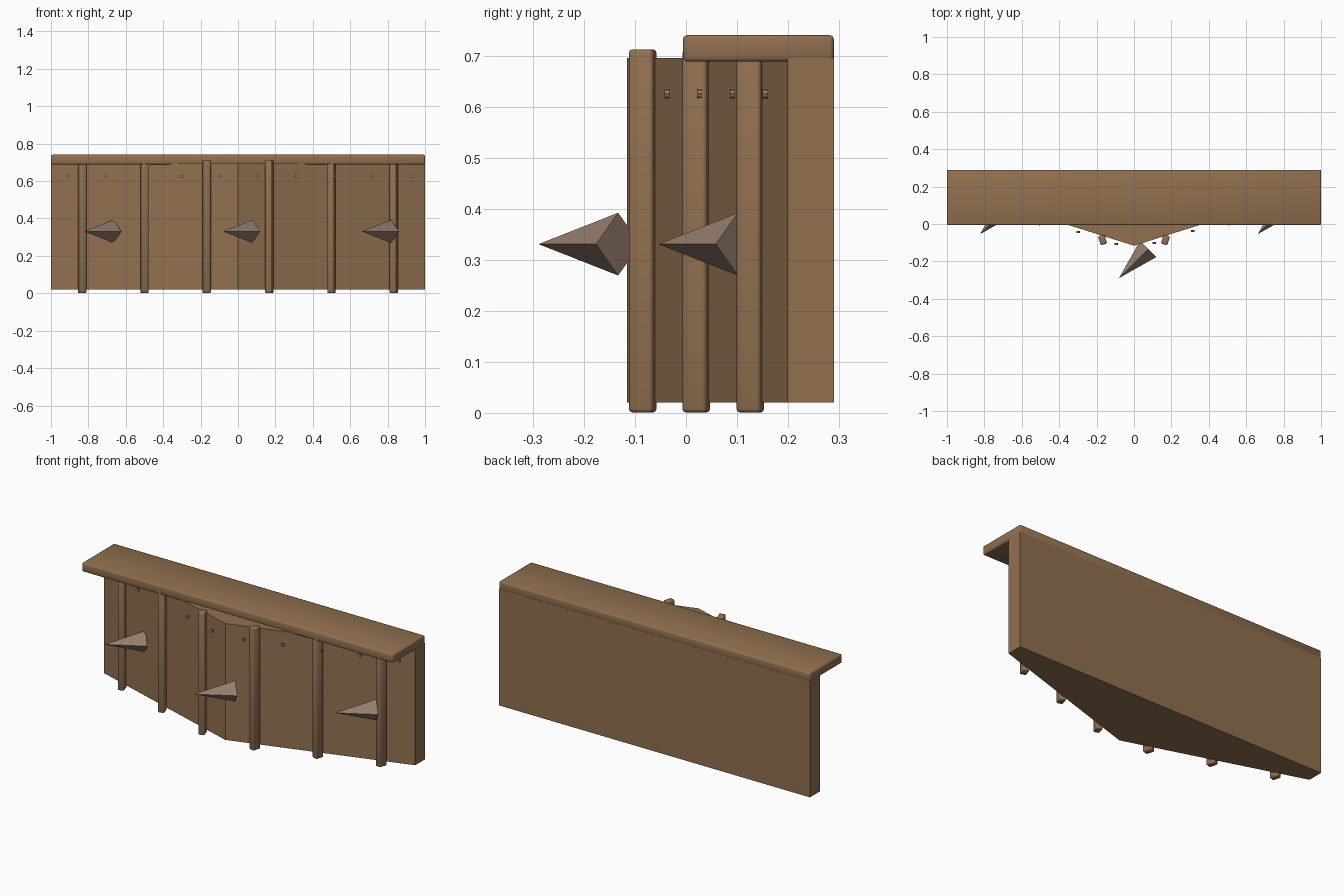
import bpy, bmesh, math
from mathutils import Matrix

if "Cube" in bpy.data.objects:
    bpy.data.objects.remove(bpy.data.objects["Cube"])


def material(name, rgb):
    m = bpy.data.materials.new(name)
    m.diffuse_color = (*rgb, 1)
    m.use_nodes = True
    m.node_tree.nodes["Principled BSDF"].inputs["Base Color"].default_value = m.diffuse_color
    return m


WOOD = material("brown wood", (0.283, 0.162, 0.080))
SPIKE = material("pale grey brown", (0.30, 0.205, 0.155))

SLOPE = 0.315                      # how fast the wedge front falls back


def front_y(x):
    return -0.116 + SLOPE * abs(x)


def finish(name, bm, mat, smooth=False):
    bmesh.ops.recalc_face_normals(bm, faces=bm.faces)
    me = bpy.data.meshes.new(name)
    bm.to_mesh(me)
    bm.free()
    me.materials.append(mat)
    if smooth:
        me.shade_smooth()
    ob = bpy.data.objects.new(name, me)
    bpy.context.collection.objects.link(ob)
    return ob


def rounded_box(name, size, loc, bevel, turn=0):
    bm = bmesh.new()
    bmesh.ops.create_cube(bm, size=1)
    bmesh.ops.scale(bm, vec=size, verts=bm.verts)
    bmesh.ops.bevel(bm, geom=bm.edges[:], offset=bevel, segments=2,
                    profile=0.5, affect='EDGES')
    ob = finish(name, bm, WOOD, True)
    ob.location = loc
    ob.rotation_euler.z = turn
    return ob


def cone(name, sides, r1, r2, depth, loc, rot, mat):
    bm = bmesh.new()
    bmesh.ops.create_cone(bm, cap_ends=True, segments=sides, radius1=r1,
                          radius2=r2, depth=depth, matrix=Matrix.Identity(4))
    ob = finish(name, bm, mat)
    ob.location = loc
    ob.rotation_euler = rot
    return ob


# Wedge-fronted wall panel
bm = bmesh.new()
plan = [(-1, 0.29), (-1, 0.199), (0, -0.116), (1, 0.199), (1, 0.29)]
base = bm.faces.new([bm.verts.new((x, y, 0.02)) for x, y in plan])
top = bmesh.ops.extrude_face_region(bm, geom=[base])["geom"]
bmesh.ops.translate(bm, vec=(0, 0, 0.676),
                    verts=[v for v in top if isinstance(v, bmesh.types.BMVert)])
finish("wall_panel", bm, WOOD)

# Top rail
rounded_box("top_rail", (2, 0.296, 0.052), (0, 0.142, 0.715), 0.008)

# Upright battens
for side in (-1, 1):
    for x, y in ((0.168, -0.085), (0.5, 0.02), (0.833, 0.126)):
        rounded_box("batten", (0.036, 0.05, 0.712), (side * x, y, 0.357),
                    0.007, side * -math.atan(SLOPE))

# Row of nail heads
for i in range(10):
    x = -0.911 + i * 0.204
    cone("nail_head", 8, 0.0095, 0.0095, 0.01, (x, front_y(x) - 0.02, 0.626),
         (math.pi / 2, 0, 0), SPIKE)

# Four-sided spikes, all leaning the same way
LENGTH = 0.221
for x, y in ((-0.667, 0.102), (0.076, -0.133), (0.818, 0.102)):
    mid = LENGTH / 2 * math.sqrt(0.5)
    cone("spike", 4, 0.0615, 0, LENGTH, (x - mid, y - mid, 0.331),
         (math.pi / 2, 0, -math.pi / 4), SPIKE)
